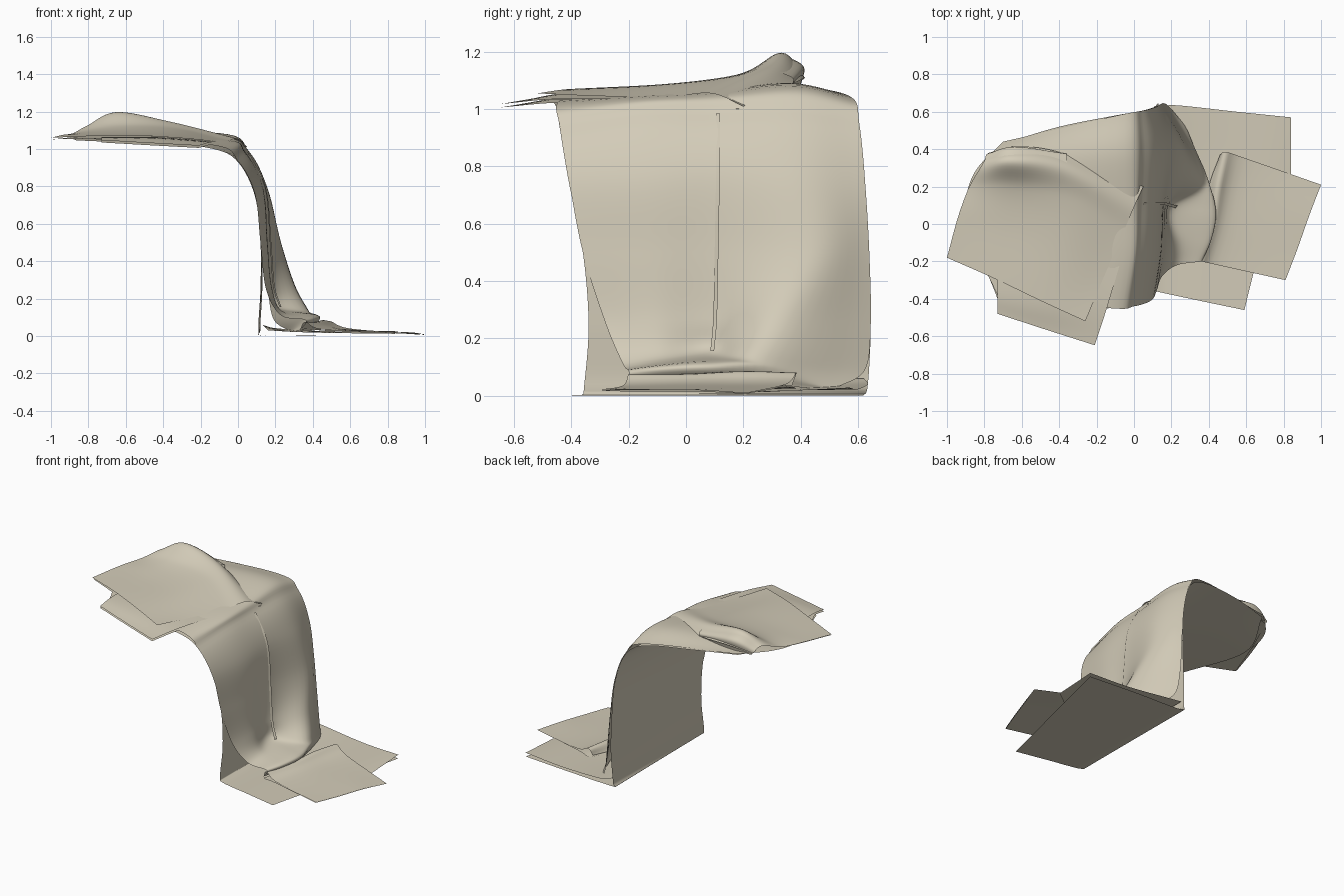
import bpy

cloth = bpy.data.materials.new("beige cloth")
cloth.diffuse_color = (0.65, 0.60, 0.48, 1)


def spline(pts, n):
    """Catmull-Rom through pts, n steps per span."""
    ext = [[2 * a - b for a, b in zip(pts[0], pts[1])]] + pts
    ext += [[2 * a - b for a, b in zip(pts[-1], pts[-2])]]
    out = []
    for i in range(1, len(ext) - 2):
        p0, p1, p2, p3 = ext[i - 1:i + 3]
        for k in range(n):
            t = k / n
            out.append([0.5 * (2 * b + (c - a) * t + (2 * a - 5 * b + 4 * c - d) * t ** 2
                               + (3 * b - a - 3 * c + d) * t ** 3)
                        for a, b, c, d in zip(p0, p1, p2, p3)])
    return out + [list(pts[-1])]


def sheet(name, rows, n=8):
    """Smooth piece of cloth lofted through rows of control points."""
    rows = [spline([list(p) for p in r], n) for r in rows]
    cols = [spline(list(c), n) for c in zip(*rows)]
    nr, nc = len(cols[0]), len(cols)
    verts = [(x, y, max(z, 0)) for c in cols for x, y, z in c]
    faces = [(i * nr + j, (i + 1) * nr + j, (i + 1) * nr + j + 1, i * nr + j + 1)
             for i in range(nc - 1) for j in range(nr - 1)]
    me = bpy.data.meshes.new(name)
    me.from_pydata(verts, [], faces)
    me.materials.append(cloth)
    for p in me.polygons:
        p.use_smooth = True
    ob = bpy.data.objects.new(name, me)
    bpy.context.collection.objects.link(ob)
    return ob


# Back of the garment: ledge, drop and floor in one sheet
sheet("back_panel", [
    [(-.73, -.40, 1.04), (-.88, .05, 1.05), (-.70, .43, 1.07)],
    [(-.40, -.46, 1.03), (-.40, .05, 1.04), (-.40, .52, 1.06)],
    [(-.13, -.45, 1.00), (-.10, .08, 1.01), (-.10, .58, 1.03)],
    [(.00, -.44, .93), (.03, .08, .93), (.04, .605, .95)],
    [(.09, -.41, .75), (.10, .10, .75), (.11, .625, .75)],
    [(.12, -.36, .50), (.125, .12, .50), (.13, .635, .50)],
    [(.12, -.34, .25), (.125, .13, .25), (.13, .645, .25)],
    [(.11, -.355, .04), (.115, .13, .04), (.12, .635, .04)],
    [(.14, -.365, .002), (.14, .13, .002), (.14, .62, .002)],
    [(.35, -.41, .002), (.40, .10, .002), (.48, .60, .002)],
    [(.59, -.46, .002), (.715, .05, .002), (.84, .57, .002)]])

# Front of the garment: hangs in a diagonal swag and curls at the floor
sheet("front_panel", [
    [(-.73, -.38, 1.05), (-.86, -.1, 1.06), (-.90, .1, 1.07), (-.85, .28, 1.08), (-.70, .44, 1.08)],
    [(-.13, -.45, 1.02), (-.10, -.15, 1.045), (-.10, .10, 1.06), (-.10, .38, 1.085), (-.09, .58, 1.04)],
    [(.00, -.44, .935), (.035, -.15, .975), (.045, .10, .98), (.06, .38, .985), (.045, .605, .95)],
    [(.09, -.41, .76), (.13, -.15, .77), (.14, .10, .79), (.16, .40, .78), (.115, .625, .75)],
    [(.12, -.36, .50), (.155, -.13, .50), (.165, .10, .50), (.23, .43, .50), (.14, .64, .50)],
    [(.15, -.28, .25), (.18, -.11, .26), (.18, .10, .27), (.305, .33, .27), (.16, .645, .25)],
    [(.23, -.22, .11), (.24, -.09, .13), (.21, .09, .15), (.375, .25, .14), (.19, .625, .09)],
    [(.36, -.20, .085), (.41, -.08, .10), (.43, .07, .11), (.395, .24, .10), (.27, .53, .03)],
    [(.33, -.19, .03), (.37, -.08, .04), (.39, .07, .04), (.37, .23, .04), (.28, .52, .02)]])

# Narrow overlapping edge along the front opening
sheet("front_placket", [
    [(.049, .105, .985), (.056, .118, .985)],
    [(.144, .105, .79), (.150, .118, .79)],
    [(.170, .10, .50), (.178, .113, .50)],
    [(.187, .095, .27), (.196, .108, .27)],
    [(.222, .085, .155), (.232, .098, .155)]], 6)

# Upper floor layer with the slumped hem
sheet("floor_hem", [
    [(.13, .62, .06), (.14, .35, .05), (.16, .05, .03)],
    [(.22, .635, .04), (.30, .35, .025), (.35, .02, .02)],
    [(.55, .60, .022), (.58, .35, .018), (.60, .10, .015)],
    [(.84, .57, .028), (.84, .42, .02), (.84, .27, .012)]], 6)

# Lower sleeve folded double on the floor
for name, h, lift in (("lower_sleeve_bottom", .0, .02), ("lower_sleeve_top", .01, .075)):
    sheet(name, [
        [(.33, -.19, .02 + h), (.38, .00, .02 + h), (.40, .20, .02 + h), (.46, .37, .025 + h)],
        [(.36, -.20, lift), (.42, .00, lift), (.45, .20, lift + .01), (.49, .385, lift + .005)],
        [(.45, -.22, .025 + h), (.52, .00, .03 + h), (.56, .20, .03 + h), (.60, .35, .03 + h)],
        [(.81, -.30, .016 + h / 2), (.875, -.13, .014 + h / 2),
         (.935, .04, .014 + h / 2), (1.0, .21, .006 + h / 4)]], 6)

# Upper sleeve on top of the ledge, with its puffed shoulder fold
sheet("upper_sleeve_top", [
    [(-1.0, -.18, 1.06), (-.94, .04, 1.075), (-.88, .20, 1.085), (-.81, .32, 1.12), (-.78, .38, 1.08)],
    [(-.75, -.29, 1.07), (-.68, .00, 1.085), (-.66, .20, 1.12), (-.65, .335, 1.197), (-.62, .415, 1.11)],
    [(-.50, -.41, 1.07), (-.38, -.10, 1.085), (-.34, .14, 1.11), (-.36, .29, 1.145), (-.37, .375, 1.09)],
    [(-.26, -.52, 1.055), (-.16, -.28, 1.045), (-.06, -.05, 1.045), (.00, .09, 1.055), (.05, .20, 1.01)]])
sheet("upper_sleeve_bottom", [
    [(-.99, -.18, 1.052), (-.90, .08, 1.062), (-.80, .33, 1.08)],
    [(-.62, -.35, 1.055), (-.54, .00, 1.07), (-.48, .36, 1.09)],
    [(-.27, -.515, 1.035), (-.11, -.18, 1.03), (.045, .19, 1.0)]])

# Flap sticking out at the front under the sleeve, two layers
for name, h in (("under_flap_bottom", 0), ("under_flap_top", .012)):
    sheet(name, [
        [(-.73, -.48, 1.035 + h), (-.73, -.36, 1.05 + h), (-.73, -.10, 1.062)],
        [(-.47, -.565, 1.02 + h), (-.43, -.40, 1.045 + h), (-.38, -.05, 1.065)],
        [(-.21, -.648, 1.006 + h), (-.13, -.40, 1.025 + h), (.01, .08, 1.03)]])

# Rolled fold behind the shoulder, closing it down to the ledge
sheet("shoulder_fold", [
    [(-.80, .33, 1.12), (-.79, .37, 1.10), (-.77, .38, 1.07)],
    [(-.65, .335, 1.19), (-.64, .41, 1.15), (-.62, .40, 1.08)],
    [(-.36, .29, 1.14), (-.36, .37, 1.11), (-.37, .37, 1.08)]], 6)
